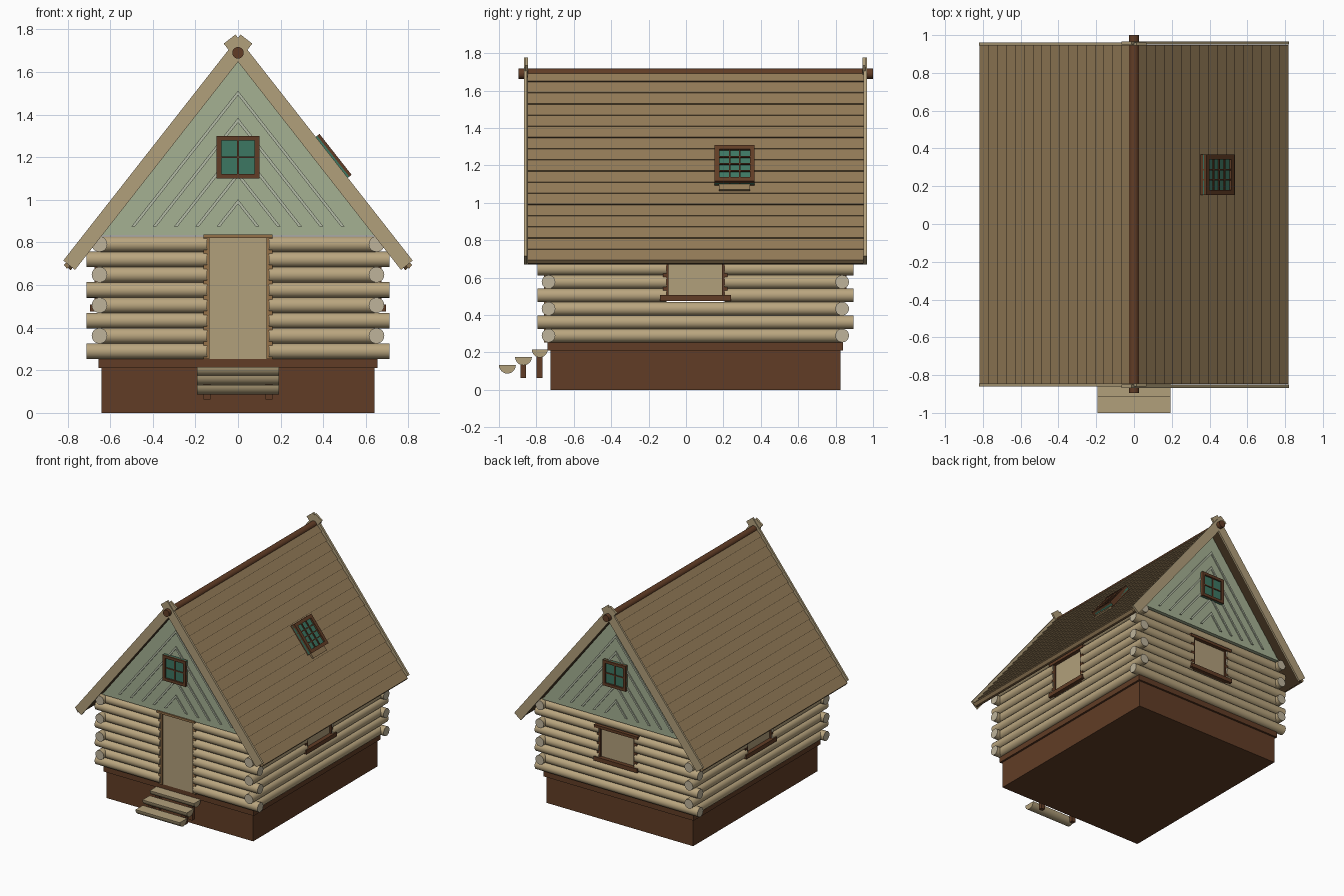
import bpy, bmesh, math
from mathutils import Matrix, Vector

if "Cube" in bpy.data.objects:
    bpy.data.objects.remove(bpy.data.objects["Cube"])

def mat(name, hexcol):
    m = bpy.data.materials.new(name)
    c = [(int(hexcol[i:i + 2], 16) / 255) ** 2.2 for i in (0, 2, 4)]
    m.diffuse_color = (*c, 1)
    m.use_nodes = True
    m.node_tree.nodes["Principled BSDF"].inputs["Base Color"].default_value = m.diffuse_color
    return m

LOG, END = mat("log_wood", "B8A47E"), mat("log_end", "BDB29A")
PLANK, BROWN = mat("roof_plank", "927A58"), mat("brown_wood", "613F2A")
PALE, TRIM = mat("pale_board", "B09E7A"), mat("trim_wood", "93704A")
GREEN, BATTEN = mat("gable_green", "A3AF91"), mat("gable_batten", "B2BAA4")
GLASS, DARK = mat("glass", "3F7662"), mat("roof_underside", "4A3A28")

def begin():
    return bmesh.new()

def finish(name, bm, *mats, smooth=False):
    bmesh.ops.recalc_face_normals(bm, faces=bm.faces)
    me = bpy.data.meshes.new(name)
    bm.to_mesh(me)
    bm.free()
    for m in mats:
        me.materials.append(m)
    if smooth:
        me.shade_smooth()
        me.set_sharp_from_angle(angle=math.radians(40))
    ob = bpy.data.objects.new(name, me)
    bpy.context.collection.objects.link(ob)
    return ob

def box(bm, x0, x1, y0, y1, z0, z1, frame=Matrix()):
    m = Matrix.Translation(((x0 + x1) / 2, (y0 + y1) / 2, (z0 + z1) / 2)) @ \
        Matrix.Diagonal((x1 - x0, y1 - y0, z1 - z0, 1))
    bmesh.ops.create_cube(bm, size=1, matrix=frame @ m)

def prism(bm, pts, a, b, axis="y"):
    """Extrude a 2D outline between a and b: (x, z) along y, or (y, z) along x."""
    at = lambda p, t: (p[0], t, p[1]) if axis == "y" else (t, p[0], p[1])
    v0 = [bm.verts.new(at(p, a)) for p in pts]
    v1 = [bm.verts.new(at(p, b)) for p in pts]
    bm.faces.new(v0)
    bm.faces.new(v1[::-1])
    for i in range(len(pts)):
        j = (i + 1) % len(pts)
        bm.faces.new((v0[i], v0[j], v1[j], v1[i]))

def log(bm, p, q, r):
    p, q = Vector(p), Vector(q)
    rot = (q - p).to_track_quat("Z", "Y").to_matrix().to_4x4()
    res = bmesh.ops.create_cone(bm, cap_ends=True, segments=20, radius1=r, radius2=r,
                                depth=(q - p).length, matrix=Matrix.Translation((p + q) / 2) @ rot)
    for f in {f for v in res["verts"] for f in v.link_faces}:
        f.material_index = int(len(f.verts) > 4)

CY = 0.05                      # middle of the house along y
WX, WY = 0.65, 0.785           # wall centre lines from the middle
R, STEP, Z0 = 0.0365, 0.0717, 0.29
SLOPE = 1.274

# Foundation and sill
bm = begin()
box(bm, -0.64, 0.64, CY - 0.775, CY + 0.775, 0, 0.21)
box(bm, -0.655, 0.655, CY - 0.79, CY + 0.79, 0.21, 0.252)
finish("foundation", bm, BROWN)

# Log walls: each wall has a local frame, u along the wall, outside towards -v
walls = {
    "front": (Matrix.Translation((0, CY - WY, 0)), WX, 0, True),
    "back": (Matrix.Translation((0, CY + WY, 0)) @ Matrix.Rotation(math.pi, 4, "Z"), WX, 0, False),
    "right": (Matrix.Translation((WX, CY, 0)) @ Matrix.Rotation(math.pi / 2, 4, "Z"), WY, 1, False),
    "left": (Matrix.Translation((-WX, CY, 0)) @ Matrix.Rotation(-math.pi / 2, 4, "Z"), WY, 1, False),
}
for side, (F, half, odd, door) in walls.items():
    bm = begin()
    w = 0.145 if door else 0.155
    for i in range(8):
        z = Z0 + i * STEP
        e = half + (0.06 if i % 2 == odd else 0)
        if door or 3 <= i <= 6:
            spans = [(-e, -w), (w, e)]
        else:
            spans = [(-e, e)]
        for a, b in spans:
            log(bm, F @ Vector((a, 0, z)), F @ Vector((b, 0, z)), R)
    finish(side + "_log_wall", bm, LOG, END, smooth=True)

    # Opening: panel, jambs, lintel and sill
    z0, z1 = (0.252, 0.822) if door else (0.475, 0.755)
    bm = begin()
    box(bm, -w, w, -0.012, 0.012, z0, z1, F)
    finish(side + ("_door" if door else "_window") + "_panel", bm, PALE)
    bm = begin()
    for s in (-1, 1):
        a, b = sorted((s * (w - 0.012), s * (w + 0.018)))
        box(bm, a, b, -0.024, 0.024, z0, z1, F)
    if door:
        box(bm, -0.163, 0.163, -0.045, 0.03, 0.82, 0.837, F)
    else:
        box(bm, -0.19, 0.19, -0.045, 0.03, 0.476, 0.508, F)
        box(bm, -0.19, 0.19, -0.04, 0.03, 0.735, 0.757, F)
    finish(side + "_opening_frame", bm, TRIM if door else BROWN)

def window(prefix, F, w, h, t, nx, ny, frame_w):
    """Framed window in the local xz plane, outside towards -y."""
    bm = begin()
    box(bm, -w, w, -t * 0.3, t * 0.5, -h, h, F)
    finish(prefix + "_glass", bm, GLASS)
    bm = begin()
    for s in (-1, 1):
        a, b = sorted((s * w, s * (w - frame_w)))
        box(bm, a, b, -t, t, -h, h, F)
        a, b = sorted((s * h, s * (h - frame_w)))
        box(bm, -w, w, -t, t, a, b, F)
    for i in range(1, nx):
        x = -w + frame_w + (2 * (w - frame_w)) * i / nx
        box(bm, x - 0.004, x + 0.004, -t * 0.7, t * 0.5, -h, h, F)
    for i in range(1, ny):
        z = -h + frame_w + (2 * (h - frame_w)) * i / ny
        box(bm, -w, w, -t * 0.7, t * 0.5, z - 0.004, z + 0.004, F)
    finish(prefix + "_frame", bm, BROWN)

# Gables with chevron battens and a small window
for side in ("front", "back"):
    F = walls[side][0]
    bm = begin()
    prism(bm, [(-0.645, 0.832), (0.645, 0.832), (0.635, 0.845), (0, 1.66), (-0.635, 0.845)], -0.035, 0.03)
    bm.transform(F)
    finish(side + "_gable", bm, GREEN)
    bm = begin()
    for x in (0.1, 0.2, 0.3, 0.4, 0.5):
        top = 0.875 + SLOPE * x
        for s in (-1, 1):
            prism(bm, [(s * x, 0.875), (0, top), (0, top - 0.022), (s * (x - 0.017), 0.875)], -0.043, -0.03)
    bm.transform(F)
    finish(side + "_gable_battens", bm, BATTEN)
    window(side + "_gable_window", F @ Matrix.Translation((0, -0.045, 1.2)), 0.1, 0.1, 0.018, 2, 2, 0.022)

# Roof: lapped planks over a dark deck, on each slope
top_z = lambda x: 1.735 - SLOPE * x
N, XA, XB = 17, 0.02, 0.817
for name, s in (("right", 1), ("left", -1)):
    pts = []
    dx = (XB - XA) / N
    for i in range(N):
        x0, x1 = XA + i * dx, XA + (i + 1) * dx
        pts += [(s * (x0 - 0.008), top_z(x0) - 0.004), (s * x1, top_z(x1))]
    pts += [(s * (XB - 0.015), top_z(XB) - 0.018), (s * XA, top_z(XA) - 0.035)]
    bm = begin()
    prism(bm, pts, CY - 0.898, CY + 0.898)
    finish(name + "_roof_planks", bm, PLANK)
    bm = begin()
    prism(bm, [(s * 0.01, top_z(0.01) - 0.03), (s * 0.802, top_z(0.802) - 0.03),
               (s * 0.785, top_z(0.785) - 0.065), (s * 0.01, top_z(0.01) - 0.07)], CY - 0.895, CY + 0.895)
    finish(name + "_roof_deck", bm, DARK)

    # Barge boards crossing at the peak
    bm = begin()
    for e in (-1, 1):
        d0, d1 = (0.9, 0.917) if s > 0 else (0.895, 0.91)
        prism(bm, [(s * 0.82, 0.715), (s * -0.012, 1.776), (s * -0.067, 1.733), (s * 0.765, 0.671)],
              CY + e * d0, CY + e * d1)
    finish(name + "_barge_boards", bm, PALE)

# Ridge pole
bm = begin()
log(bm, (0, -0.895, 1.69), (0, 1.0, 1.69), 0.027)
finish("ridge_pole", bm, BROWN, BROWN, smooth=True)

# Skylight lying on the right slope: local z up the slope, local -y outwards
up = Vector((-1, 0, SLOPE)).normalized()
out = Vector((SLOPE, 0, 1)).normalized()
side = (-out).cross(up)
F = Matrix((side, -out, up)).transposed().to_4x4()
c = Vector((0.428, 0.26, top_z(0.428))) + out * 0.018
window("skylight", Matrix.Translation(c) @ F, 0.107, 0.122, 0.02, 3, 4, 0.026)
bm = begin()
box(bm, -0.083, 0.083, 0.008, 0.03, -0.16, -0.115, Matrix.Translation(c) @ F)
finish("skylight_apron", bm, PLANK)

# Steps: half logs on posts
bm = begin()
for y, z, r in ((-0.955, 0.132, 0.045), (-0.869, 0.176, 0.045), (-0.782, 0.215, 0.042)):
    arc = [math.pi * (1 + i / 12) for i in range(13)]
    prism(bm, [(y + r * math.cos(a), z + r * math.sin(a)) for a in arc], -0.193, 0.193, "x")
finish("steps", bm, PALE, smooth=True)
bm = begin()
for x in (-0.145, 0.145):
    box(bm, x - 0.016, x + 0.016, -0.885, -0.855, 0.063, 0.145)
    box(bm, x - 0.016, x + 0.016, -0.798, -0.766, 0.063, 0.185)
finish("step_posts", bm, BROWN)
